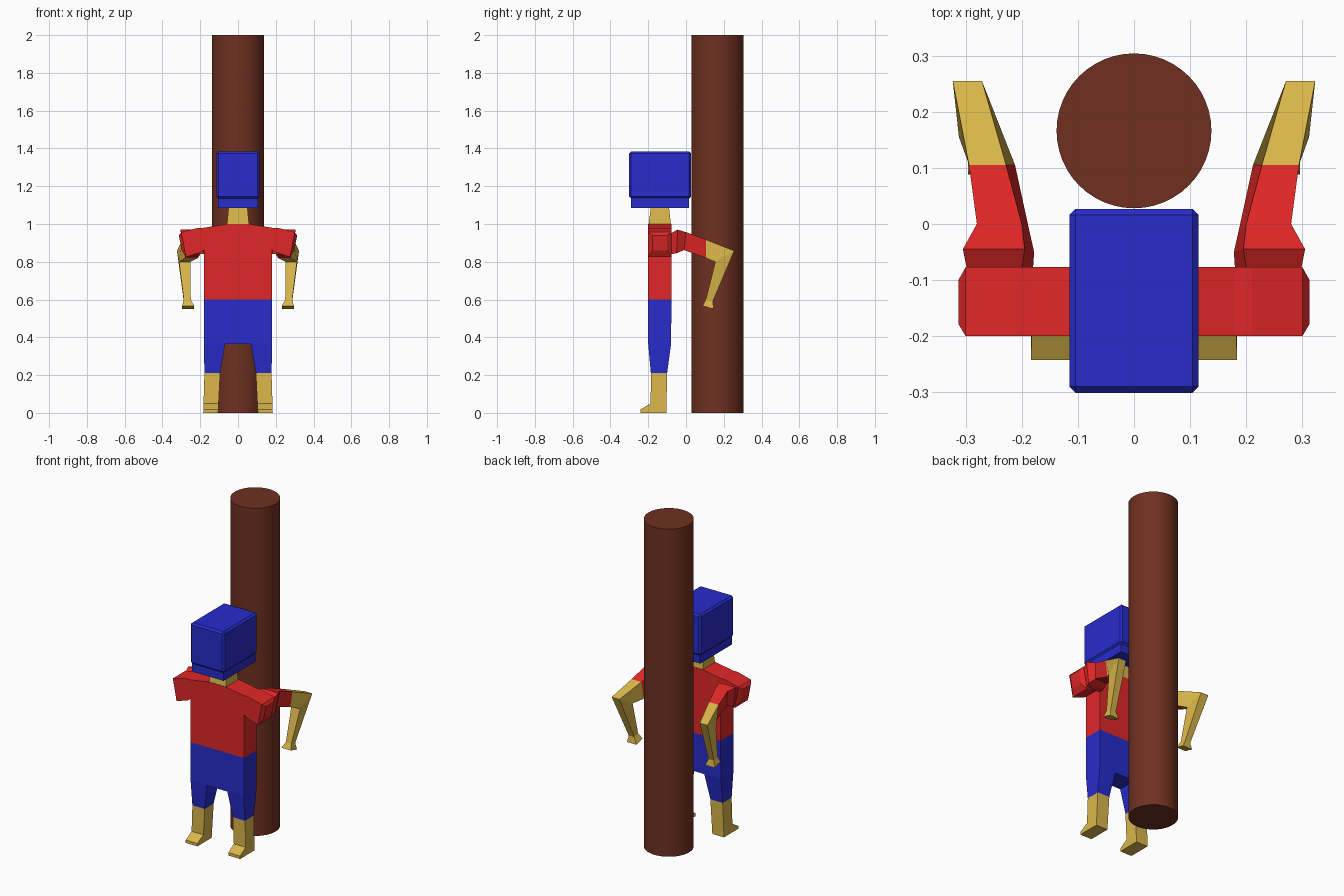
import bpy, bmesh

if "Cube" in bpy.data.objects:
    bpy.data.objects.remove(bpy.data.objects["Cube"])

def mat(name, rgb):
    m = bpy.data.materials.new(name)
    m.diffuse_color = (*rgb, 1)
    m.use_nodes = True
    m.node_tree.nodes["Principled BSDF"].inputs["Base Color"].default_value = m.diffuse_color
    return m

RED = mat("red", (0.75, 0.02, 0.02))
BLUE = mat("blue", (0.02, 0.025, 0.6))
TAN = mat("tan", (0.7, 0.47, 0.07))
BROWN = mat("brown", (0.16, 0.03, 0.015))

def loft(name, rings, material, mirror=False, bevel=0):
    """Join equal-sized rings of points into a closed, capped solid."""
    bm = bmesh.new()
    rows = [[bm.verts.new(p) for p in r] for r in rings]
    n = len(rows[0])
    for a, b in zip(rows, rows[1:]):
        for i in range(n):
            j = (i + 1) % n
            bm.faces.new((a[i], a[j], b[j], b[i]))
    bm.faces.new(rows[0][::-1])
    bm.faces.new(rows[-1])
    bmesh.ops.recalc_face_normals(bm, faces=bm.faces)
    me = bpy.data.meshes.new(name)
    bm.to_mesh(me)
    bm.free()
    me.materials.append(material)
    ob = bpy.data.objects.new(name, me)
    bpy.context.collection.objects.link(ob)
    if mirror:
        ob.modifiers.new("Mirror", 'MIRROR').use_mirror_merge = False
    if bevel:
        mod = ob.modifiers.new("Bevel", 'BEVEL')
        mod.width, mod.segments = bevel, 1
    return ob

def rect(z, x0, x1, y0, y1):
    return [(x0, y0, z), (x1, y0, z), (x1, y1, z), (x0, y1, z)]

def arm_ring(top, bot):
    """Each edge is (y, z, inner x, outer x)."""
    (y, z, a, b), (v, w, c, d) = top, bot
    return [(a, y, z), (b, y, z), (d, v, w), (c, v, w)]

def sleeve_ring(xt, zt, xb, zb, y0, y1):
    return [(xt, y0, zt), (xt, y1, zt), (xb, y1, zb), (xb, y0, zb)]

# Pole
bpy.ops.mesh.primitive_cylinder_add(vertices=48, radius=0.138, depth=2, location=(0, 0.166, 1))
pole = bpy.context.object
pole.name = "pole"
pole.data.materials.append(BROWN)
bpy.ops.object.shade_smooth_by_angle()

# Head box, chin block and neck
loft("head_box", [rect(1.135, -.115, .115, -.301, .027),
                  rect(1.385, -.115, .115, -.301, .027)], BLUE, bevel=0.011)
loft("chin_block", [rect(1.085, -.106, .106, -.29, .015),
                    rect(1.14, -.106, .106, -.29, .015)], BLUE)
loft("neck", [rect(.98, -.06, .06, -.2, -.078),
              rect(1.09, -.05, .05, -.186, -.09)], TAN)

# Torso and shoulders
loft("torso", [rect(.6, -.18, .18, -.2, -.077), rect(.98, -.18, .18, -.2, -.077),
               rect(1.0, -.06, .06, -.2, -.077)], RED)
loft("shoulder", [sleeve_ring(.17, .98, .17, .87, -.2, -.077),
                  sleeve_ring(.21, .98, .2, .85, -.2, -.077),
                  sleeve_ring(.3, .957, .275, .825, -.2, -.077),
                  sleeve_ring(.313, .94, .298, .86, -.178, -.1)], RED, mirror=True)

# Arms, reaching back and bent down at the elbow
cuff = arm_ring((.105, .918, .228, .294), (.105, .82, .212, .28))
loft("sleeve", [arm_ring((-.08, .95, .2, .298), (-.08, .84, .18, .275)),
                arm_ring((-.045, .97, .195, .305), (-.05, .845, .178, .285)),
                arm_ring((0, .957, .2, .28), (-.01, .862, .187, .268)),
                cuff], RED, mirror=True)
loft("forearm", [cuff,
                 arm_ring((.255, .858, .271, .323), (.155, .80, .252, .312)),
                 arm_ring((.142, .59, .25, .287), (.105, .6, .25, .287)),
                 arm_ring((.147, .55, .232, .296), (.088, .566, .232, .296))],
     TAN, mirror=True)

# Shorts
loft("hips", [rect(.365, -.18, .18, -.2, -.079), rect(.6, -.18, .18, -.2, -.077)], BLUE)
loft("shorts_leg", [rect(.21, .095, .178, -.186, -.1),
                    rect(.365, .068, .18, -.2, -.079)], BLUE, mirror=True)

# Lower legs with feet, side profile swept across the width
profile = [(-.186, .21), (-.1, .21), (-.104, 0), (-.242, 0), (-.242, .018), (-.187, .05)]
loft("lower_leg", [[(.105 - z * .05, y, z) for y, z in profile],
                   [(.184 - z * .03, y, z) for y, z in profile]], TAN, mirror=True)
